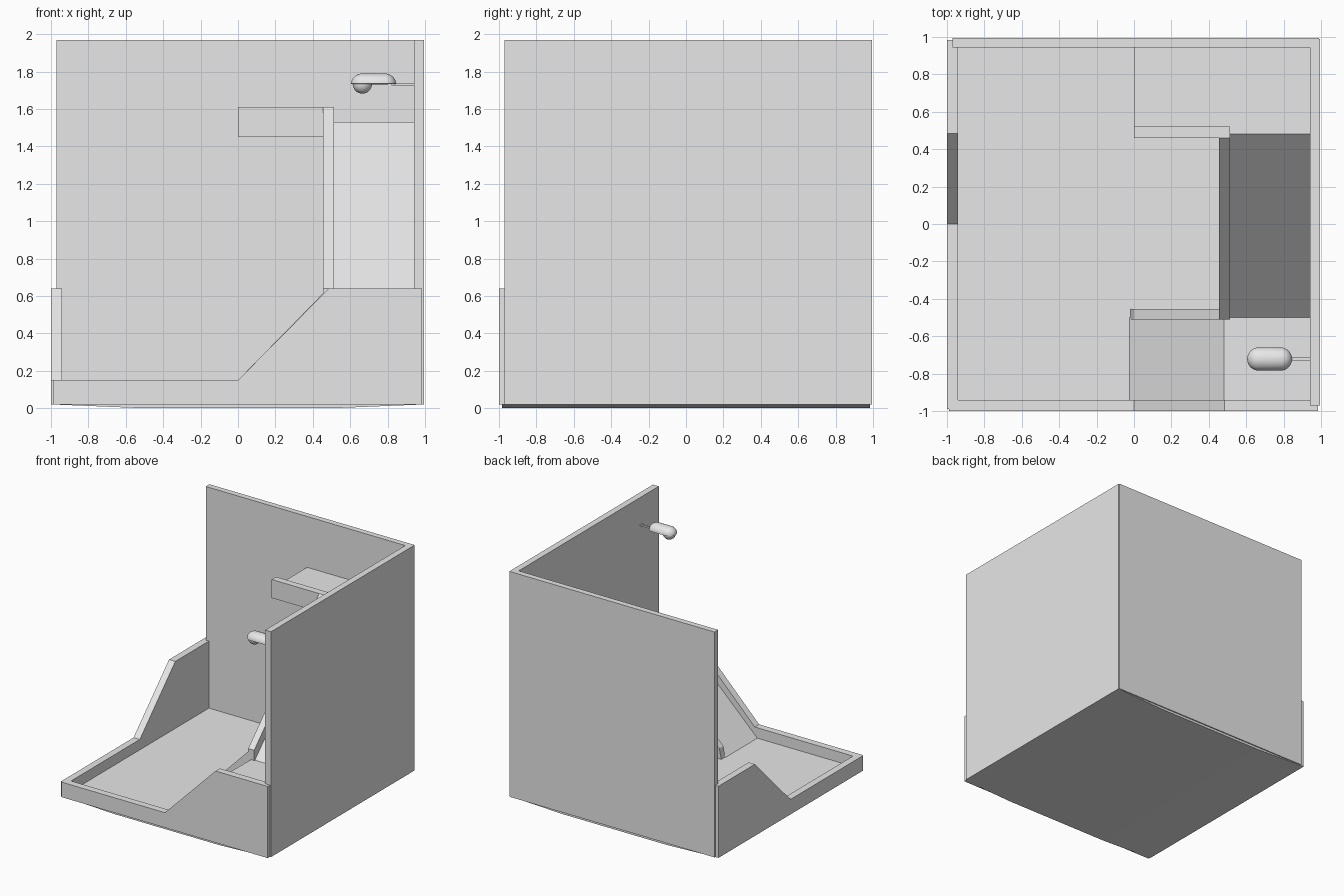
import bpy, bmesh
from mathutils import Vector

old = bpy.data.objects.get("Cube")
if old:
    bpy.data.objects.remove(old)

# Single plaster colour
GREY = (0.8, 0.8, 0.8, 1)
plaster = bpy.data.materials.new("light_grey")
plaster.use_nodes = True
plaster.diffuse_color = GREY
plaster.node_tree.nodes["Principled BSDF"].inputs["Base Color"].default_value = GREY


def finish(name, bm):
    bmesh.ops.recalc_face_normals(bm, faces=bm.faces)
    mesh = bpy.data.meshes.new(name)
    bm.to_mesh(mesh)
    bm.free()
    mesh.materials.append(plaster)
    obj = bpy.data.objects.new(name, mesh)
    bpy.context.collection.objects.link(obj)
    return obj


def prism(name, axis, profile, start, end):
    """Extrude a side profile along x (points are y, z) or y (points are x, z)."""
    bm = bmesh.new()
    place = (lambda p: (start, *p)) if axis == "x" else (lambda p: (p[0], start, p[1]))
    face = bm.faces.new([bm.verts.new(place(p)) for p in profile])
    out = bmesh.ops.extrude_face_region(bm, geom=[face])
    verts = [v for v in out["geom"] if isinstance(v, bmesh.types.BMVert)]
    step = end - start
    bmesh.ops.translate(bm, verts=verts, vec=(step, 0, 0) if axis == "x" else (0, step, 0))
    return finish(name, bm)


def box(name, x, y, z):
    return prism(name, "y", [(x[0], z[0]), (x[1], z[0]), (x[1], z[1]), (x[0], z[1])], *y)


def half_capsule(name, centre, radius, stretch, top, bottom):
    """Sphere stretched along x, with separate heights above and below its middle."""
    bm = bmesh.new()
    bmesh.ops.create_uvsphere(bm, u_segments=32, v_segments=16, radius=1)
    for v in bm.verts:
        shift = stretch if v.co.x > 0.001 else -stretch if v.co.x < -0.001 else 0
        height = v.co.z * (top if v.co.z > 0 else bottom)
        v.co = Vector((v.co.x * radius + shift, v.co.y * radius, height)) + Vector(centre)
    obj = finish(name, bm)
    bpy.ops.object.select_all(action="DESELECT")
    obj.select_set(True)
    bpy.context.view_layer.objects.active = obj
    bpy.ops.object.shade_smooth_by_angle()


# Floor, with a very shallow belly underneath
prism("floor", "y", [(-0.985, 0.02), (-0.5, 0), (0.5, 0), (0.985, 0.02),
                     (0.985, 0.06), (-0.985, 0.06)], -0.985, 0.985)

# Full height walls
box("back_wall", (-0.97, 0.99), (0.945, 0.995), (0.02, 1.97))
box("side_wall", (0.94, 0.995), (-0.97, 0.99), (0.02, 1.97))

# Low walls that step up along a slope
low = [(-0.99, 0.02), (-0.99, 0.15), (0, 0.15), (0.485, 0.64), (0.985, 0.64), (0.985, 0.02)]
prism("front_low_wall", "y", low, -1, -0.94)
prism("side_low_wall", "x", low, -1, -0.94)

# Lower ramp with the corner landing, and its inner parapet
prism("lower_ramp", "y", [(-0.03, 0.055), (0.48, 0.55), (0.95, 0.55), (0.95, 0.47),
                          (0.51, 0.47), (0.06, 0.02)], -0.95, -0.5)
prism("lower_parapet", "y", [(-0.02, 0.055), (0, 0.15), (0.48, 0.64), (0.51, 0.64),
                             (0.51, 0.47), (0.06, 0.02)], -0.51, -0.455)

# Upper ramp along the side wall, and its inner parapet
prism("upper_ramp", "x", [(-0.5, 0.47), (-0.5, 0.55), (0.48, 1.53), (0.95, 1.53),
                          (0.95, 1.45), (0.515, 1.45), (-0.465, 0.47)], 0.5, 0.95)
prism("upper_parapet", "x", [(-0.51, 0.47), (-0.51, 0.64), (0.46, 1.61), (0.52, 1.61),
                             (0.52, 1.45), (-0.46, 0.47)], 0.455, 0.512)

# Upper landing and its parapet
box("upper_landing", (0, 0.51), (0.48, 0.95), (1.45, 1.53))
box("landing_parapet", (0, 0.46), (0.46, 0.52), (1.45, 1.61))

# Wall lamp: arm, flat-bottomed housing and bulb
box("lamp_arm", (0.82, 0.95), (-0.73, -0.715), (1.725, 1.738))
half_capsule("lamp_housing", (0.725, -0.722, 1.735), 0.062, 0.058, 0.055, 0.003)
half_capsule("lamp_bulb", (0.665, -0.722, 1.735), 0.052, 0, 0.045, 0.053)
